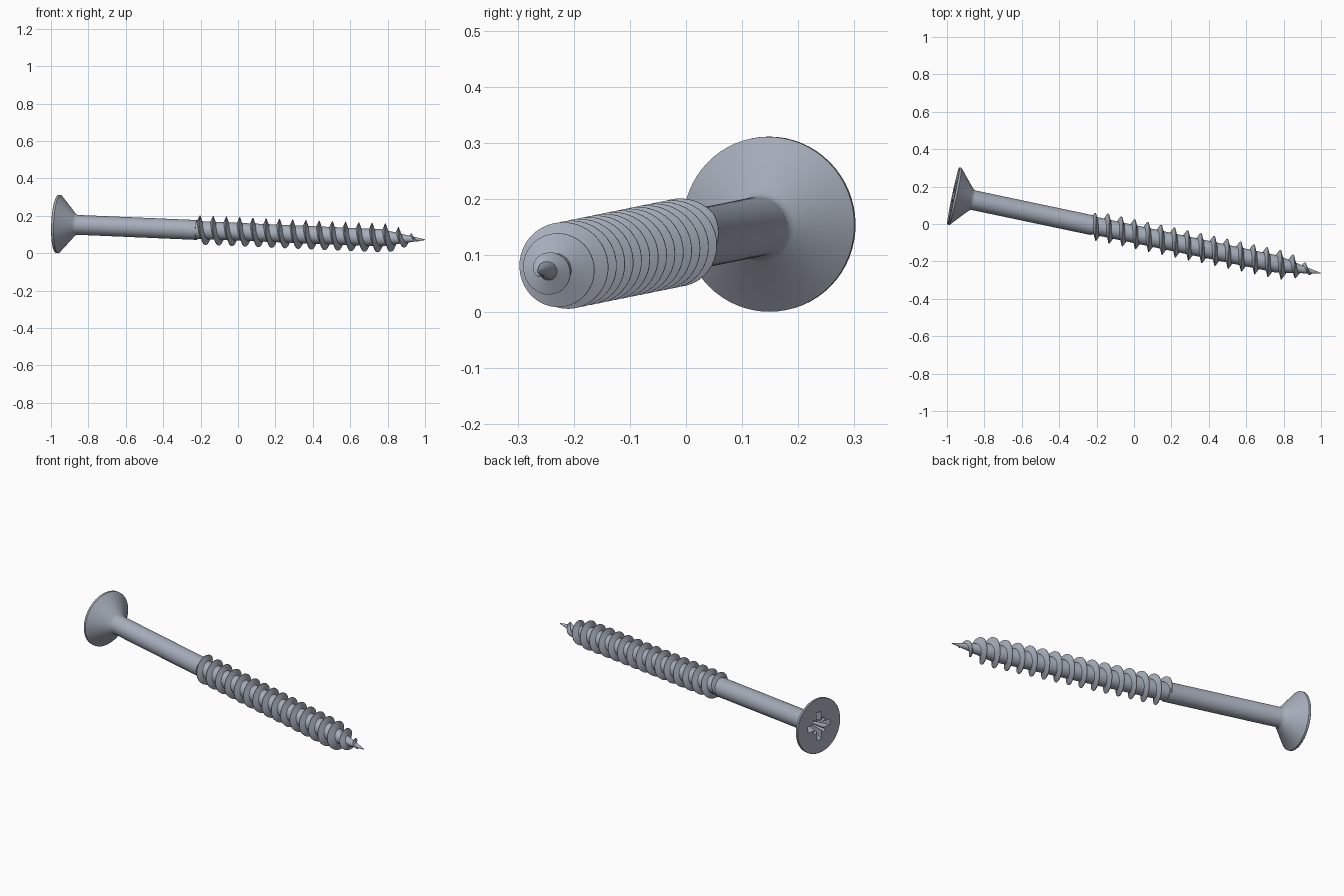
import bpy, bmesh, math
from mathutils import Matrix, Vector

cube = bpy.data.objects.get("Cube")
if cube:
    bpy.data.objects.remove(cube, do_unlink=True)

steel = bpy.data.materials.new("blue_grey_steel")
steel.use_nodes = True
COLOR = (0.38, 0.42, 0.49, 1)
steel.diffuse_color = COLOR
steel.node_tree.nodes["Principled BSDF"].inputs["Base Color"].default_value = COLOR

# Screw frame: local x runs from the head to the point
HEAD = Vector((-0.967, 0.150, 0.156))
TIP = Vector((1.0, -0.264, 0.072))
ax = (TIP - HEAD).normalized()
ay = Vector((0, 0, 1)).cross(ax).normalized()
az = ax.cross(ay)
FRAME = Matrix((ax, ay, az)).transposed().to_4x4()
FRAME.translation = HEAD
LENGTH = (TIP - HEAD).length


def ring(bm, s, r, n=64):
    return [bm.verts.new((s, r * math.cos(2 * math.pi * i / n), r * math.sin(2 * math.pi * i / n)))
            for i in range(n)]


def loft(bm, rings):
    """Skin a list of closed loops and cap both ends."""
    for a, b in zip(rings, rings[1:]):
        n = len(a)
        for i in range(n):
            bm.faces.new((a[i], a[(i + 1) % n], b[(i + 1) % n], b[i]))
    bm.faces.new(rings[0])
    bm.faces.new(rings[-1])


def finish(bm, name, smooth=True):
    bmesh.ops.recalc_face_normals(bm, faces=bm.faces)
    mesh = bpy.data.meshes.new(name)
    bm.to_mesh(mesh)
    bm.free()
    mesh.materials.append(steel)
    obj = bpy.data.objects.new(name, mesh)
    bpy.context.collection.objects.link(obj)
    obj.matrix_world = FRAME
    if smooth:
        smooth_object(obj)
    return obj


def smooth_object(obj):
    bpy.ops.object.select_all(action='DESELECT')
    obj.select_set(True)
    bpy.context.view_layer.objects.active = obj
    bpy.ops.object.shade_smooth_by_angle(angle=math.radians(30))


def lathe(name, profile, smooth=True):
    bm = bmesh.new()
    loft(bm, [ring(bm, s, r) for s, r in profile])
    return finish(bm, name, smooth)


def lerp_table(table, s):
    for (s0, r0), (s1, r1) in zip(table, table[1:]):
        if s <= s1:
            return r0 + (r1 - r0) * max(0, (s - s0) / (s1 - s0))
    return table[-1][1]


# Countersunk head and plain shank
body = lathe("head_and_shank", [(0, 0.154), (0.002, 0.156), (0.013, 0.156), (0.095, 0.063),
                                (0.103, 0.056), (0.112, 0.053), (0.765, 0.053)], False)

# Tapered cross recess with small diagonal notches
bm = bmesh.new()
L, W, D, N = 0.08, 0.017, 0.038, 0.006
quarter = [(L, -W), (L, W), (W + 2 * N, W), (D + N, D - N), (D - N, D + N), (W, W + 2 * N)]
loops = []
for s, k in ((-0.01, 1.05), (0.085, 0.45)):
    loop = []
    for q in range(4):
        turn = Matrix.Rotation(q * math.pi / 2, 2)
        for p in quarter:
            v = turn @ Vector(p) * k
            loop.append(bm.verts.new((s, v.x, v.y)))
    # Drop repeated corners shared by neighbouring arms
    loops.append(loop)
loft(bm, loops)
cutter = finish(bm, "recess_cutter", False)
cutter.hide_render = True
cut = body.modifiers.new("recess", 'BOOLEAN')
cut.operation = 'DIFFERENCE'
cut.solver = 'EXACT'
cut.object = cutter
bpy.context.view_layer.update()
bpy.context.view_layer.objects.active = body
bpy.ops.object.modifier_apply(modifier=cut.name)
bpy.data.objects.remove(cutter, do_unlink=True)
smooth_object(body)

# Threaded core and point
CORE = [(0.76, 0.048), (1.77, 0.046), (1.86, 0.030), (1.94, 0.015), (LENGTH, 0.002)]
lathe("threaded_core", CORE)

# Helical thread with a sharp crest
PITCH, STEPS = 0.0724, 40
START, END = 0.752, 1.975
PEAK = 0.778  # where the crest points straight up
CREST = [(START, 0.05), (0.768, 0.078), (1.80, 0.078), (1.85, 0.067), (1.92, 0.038), (END, 0.010)]
bm = bmesh.new()
sections = []
count = int((END - START) / PITCH * STEPS)
for i in range(count + 1):
    s = START + (END - START) * i / count
    a = math.pi / 2 + 2 * math.pi * (s - PEAK) / PITCH
    root = lerp_table(CORE, s) * 0.9
    crest = max(lerp_table(CREST, s), root + 0.001)
    half = 0.004 + 0.35 * (crest - root)
    section = []
    for ds, r in ((-half, root), (-0.0015, crest), (0.0015, crest), (half, root)):
        section.append(bm.verts.new((s + ds, r * math.cos(a), r * math.sin(a))))
    sections.append(section)
loft(bm, sections)
finish(bm, "thread")
